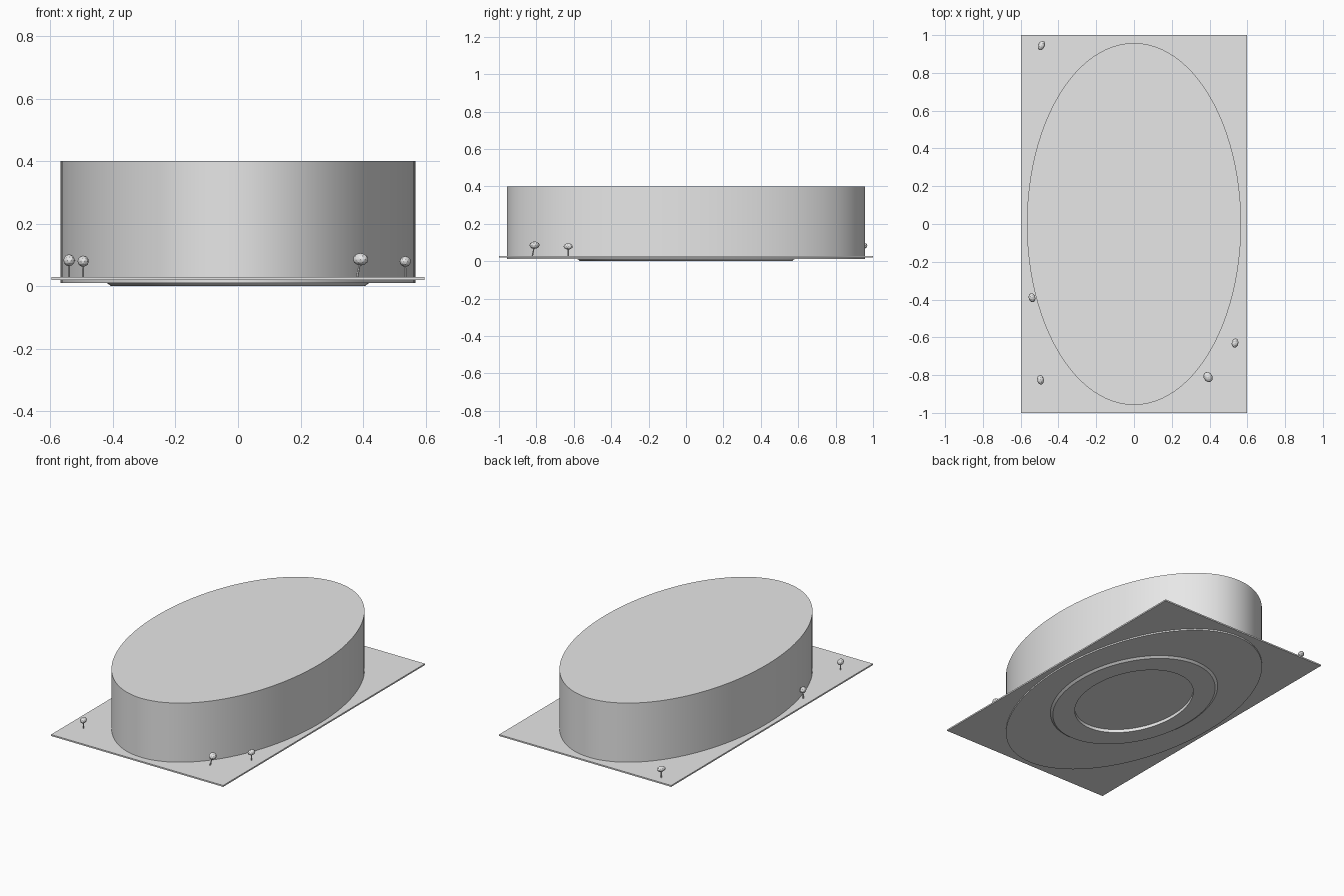
import bpy, bmesh, math
from mathutils import Vector

if "Cube" in bpy.data.objects:
    bpy.data.objects.remove(bpy.data.objects["Cube"], do_unlink=True)

grey = bpy.data.materials.new("light_grey")
grey.use_nodes = True
grey.diffuse_color = (0.8, 0.8, 0.8, 1)
grey.node_tree.nodes["Principled BSDF"].inputs["Base Color"].default_value = (0.8, 0.8, 0.8, 1)


def make_object(name, bm, smooth_angle=None):
    bmesh.ops.recalc_face_normals(bm, faces=bm.faces)
    mesh = bpy.data.meshes.new(name)
    bm.to_mesh(mesh)
    bm.free()
    mesh.materials.append(grey)
    obj = bpy.data.objects.new(name, mesh)
    bpy.context.collection.objects.link(obj)
    if smooth_angle:
        bpy.ops.object.select_all(action='DESELECT')
        obj.select_set(True)
        bpy.context.view_layer.objects.active = obj
        bpy.ops.object.shade_smooth_by_angle(angle=math.radians(smooth_angle))
    return obj


def oval_loft(name, rings, segments=96):
    """Stack of ovals (half width, half length, height), capped at both ends."""
    bm = bmesh.new()
    loops = []
    for a, b, z in rings:
        angles = [math.tau * i / segments for i in range(segments)]
        loops.append([bm.verts.new((a * math.cos(t), b * math.sin(t), z)) for t in angles])
    for low, high in zip(loops, loops[1:]):
        for i in range(segments):
            j = (i + 1) % segments
            bm.faces.new((low[i], low[j], high[j], high[i]))
    bm.faces.new(loops[0])
    bm.faces.new(loops[-1])
    return make_object(name, bm, 30)


# Thin rectangular ground plate
bm = bmesh.new()
bmesh.ops.create_cube(bm, size=1)
bmesh.ops.scale(bm, vec=(1.194, 2, 0.009), verts=bm.verts)
bmesh.ops.translate(bm, vec=(0, 0, 0.0245), verts=bm.verts)
make_object("ground_plate", bm)

# Oval drum with stepped foot and a shallow recess under it
oval_loft("oval_drum", [
    (0.298, 0.41, 0.02),
    (0.298, 0.41, 0.0),
    (0.405, 0.565, 0.0),
    (0.42, 0.58, 0.011),
    (0.567, 0.958, 0.011),
    (0.567, 0.958, 0.4),
])


# Small trees: a thin leaning trunk and a squashed low-poly crown
def tree(name, base, top, size, turn):
    base, top = Vector(base), Vector(top)
    axis = top - base
    bm = bmesh.new()
    bmesh.ops.create_cone(bm, cap_ends=True, segments=6, radius1=0.004,
                          radius2=0.003, depth=axis.length)
    trunk = make_object(name + "_trunk", bm)
    trunk.location = (base + top) / 2
    trunk.rotation_euler = axis.to_track_quat('Z', 'Y').to_euler()
    bm = bmesh.new()
    bmesh.ops.create_icosphere(bm, subdivisions=2, radius=1)
    bmesh.ops.scale(bm, vec=size, verts=bm.verts)
    crown = make_object(name + "_crown", bm)
    crown.location = top
    crown.rotation_euler = (0, 0, math.radians(turn))


trees = [
    ("back_right_tree", -0.49, 0.945, 0.083, 0, (0.018, 0.027, 0.017), -25),
    ("right_side_tree", -0.54, -0.39, 0.083, 0, (0.018, 0.025, 0.019), 15),
    ("front_right_tree", -0.495, -0.825, 0.08, 0, (0.018, 0.026, 0.018), 10),
    ("front_left_tree", 0.392, -0.81, 0.086, 0.012, (0.023, 0.029, 0.02), 30),
    ("left_side_tree", 0.535, -0.63, 0.079, 0, (0.018, 0.025, 0.017), -12),
]
for name, x, y, z, lean, size, turn in trees:
    tree(name, (x - lean, y - lean, 0.025), (x, y, z), size, turn)
